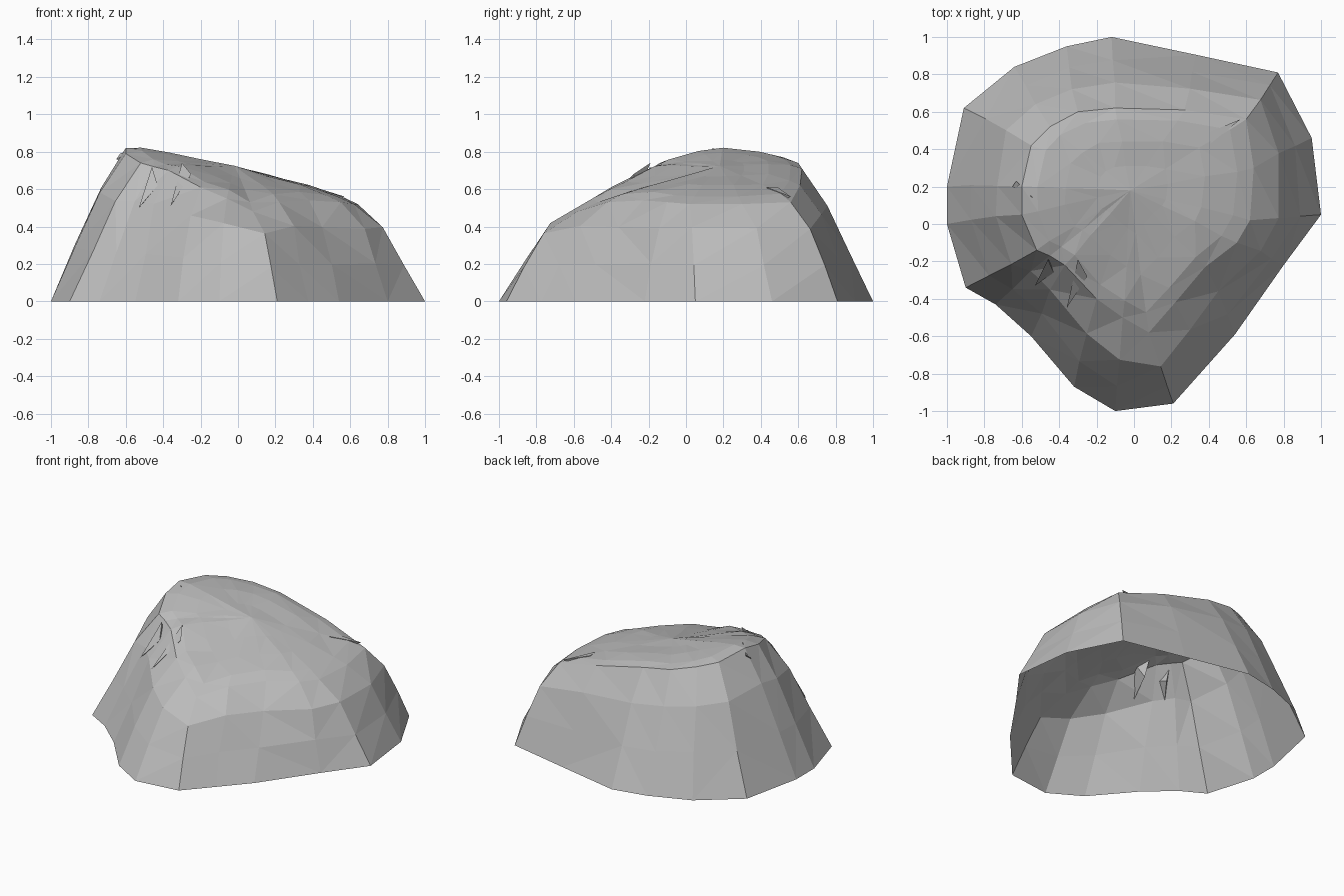
import bpy, bmesh, random
from mathutils import Vector

cube = bpy.data.objects.get("Cube")
if cube:
    bpy.data.objects.remove(cube, do_unlink=True)
random.seed(4)

# One stone grey for everything
stone = bpy.data.materials.new("stone_grey")
stone.use_nodes = True
grey = (0.5, 0.5, 0.5, 1)
stone.diffuse_color = grey
stone.node_tree.nodes["Principled BSDF"].inputs["Base Color"].default_value = grey


def finish(name, bm):
    bmesh.ops.recalc_face_normals(bm, faces=bm.faces[:])
    mesh = bpy.data.meshes.new(name)
    bm.to_mesh(mesh)
    bm.free()
    mesh.materials.append(stone)
    obj = bpy.data.objects.new(name, mesh)
    bpy.context.collection.objects.link(obj)


def jitter(amount):
    return Vector([random.uniform(-amount, amount) for axis in range(3)])


# Each spoke: ground point (x, y), then shoulder point (x, y, z)
spokes = [
    (1, .05, .62, .02, .52), (.95, .46, .64, .3, .52), (.77, .81, .6, .56, .53),
    (.33, .905, .27, .61, .62), (-.12, 1, -.1, .62, .71), (-.36, .95, -.3, .6, .74),
    (-.64, .84, -.45, .52, .77), (-.91, .62, -.55, .42, .79), (-1, .2, -.6, .2, .82),
    (-1, 0, -.6, .05, .79), (-.9, -.34, -.52, -.14, .74), (-.74, -.43, -.45, -.17, .72),
    (-.55, -.6, -.37, -.22, .7), (-.32, -.87, -.2, -.4, .61), (-.1, -1, -.06, -.5, .55),
    (.21, -.96, .08, -.58, .48), (.375, -.775, .22, -.42, .53),
    (.54, -.59, .38, -.23, .54), (.8, -.22, .55, -.1, .53),
]
centre = Vector((-.02, .18, .72))
# Flank steps with their share of the bulge, plateau steps with their rise
flank_steps = ((0, 0), (.36, .5), (.72, 1), (1, 0))
plateau_steps = ((.14, .018), (.4, .018), (.7, .008))

# Boulder: straight lower flank, a bend, the shoulder, then the sloping plateau
bm = bmesh.new()
rings = []
for step, share in flank_steps:
    ring = []
    for bx, by, sx, sy, sz in spokes:
        ground, shoulder = Vector((bx, by, 0)), Vector((sx, sy, sz))
        bulge = .03 + .06 * max(0, -by) ** 4 + .025 * max(0, bx)
        outward = ground.normalized() + Vector((0, 0, .3))
        point = ground.lerp(shoulder, step) + outward * bulge * share
        ring.append(bm.verts.new(point + jitter(.01) * share))
    rings.append(ring)
for step, rise in plateau_steps:
    ring = []
    for spoke in spokes:
        point = Vector(spoke[2:]).lerp(centre, step) + Vector((0, 0, rise))
        ring.append(bm.verts.new(point + jitter(.008) * (1 - step)))
    rings.append(ring)

count = len(spokes)
for low, high in zip(rings, rings[1:]):
    for i in range(count):
        j = (i + 1) % count
        bm.faces.new((low[i], low[j], high[j], high[i]))
hub = bm.verts.new(centre + Vector((0, 0, .005)))
for i in range(count):
    bm.faces.new((rings[-1][i], rings[-1][(i + 1) % count], hub))
bmesh.ops.triangulate(bm, faces=bm.faces[:], quad_method='SHORT_EDGE')
finish("boulder", bm)


# Sharp splinters along the shoulder
def splinter(name, *points):
    bm = bmesh.new()
    a, b, c, d = [bm.verts.new(p) for p in points]
    for face in ((a, b, c), (a, c, d), (a, d, b), (b, d, c)):
        bm.faces.new(face)
    finish(name, bm)


splinter("front_splinter", (-.36, -.45, .51), (-.3, -.19, .74), (-.25, -.28, .68), (-.3, -.25, .6))
splinter("small_front_splinter", (-.53, -.33, .5), (-.46, -.19, .72), (-.43, -.26, .62), (-.44, -.2, .6))
splinter("right_splinter", (-.65, .2, .76), (-.63, .23, .79), (-.54, .14, .82), (-.58, .18, .72))
splinter("back_splinter", (.57, .56, .56), (.4, .49, .61), (.41, .43, .61), (.45, .49, .52))
